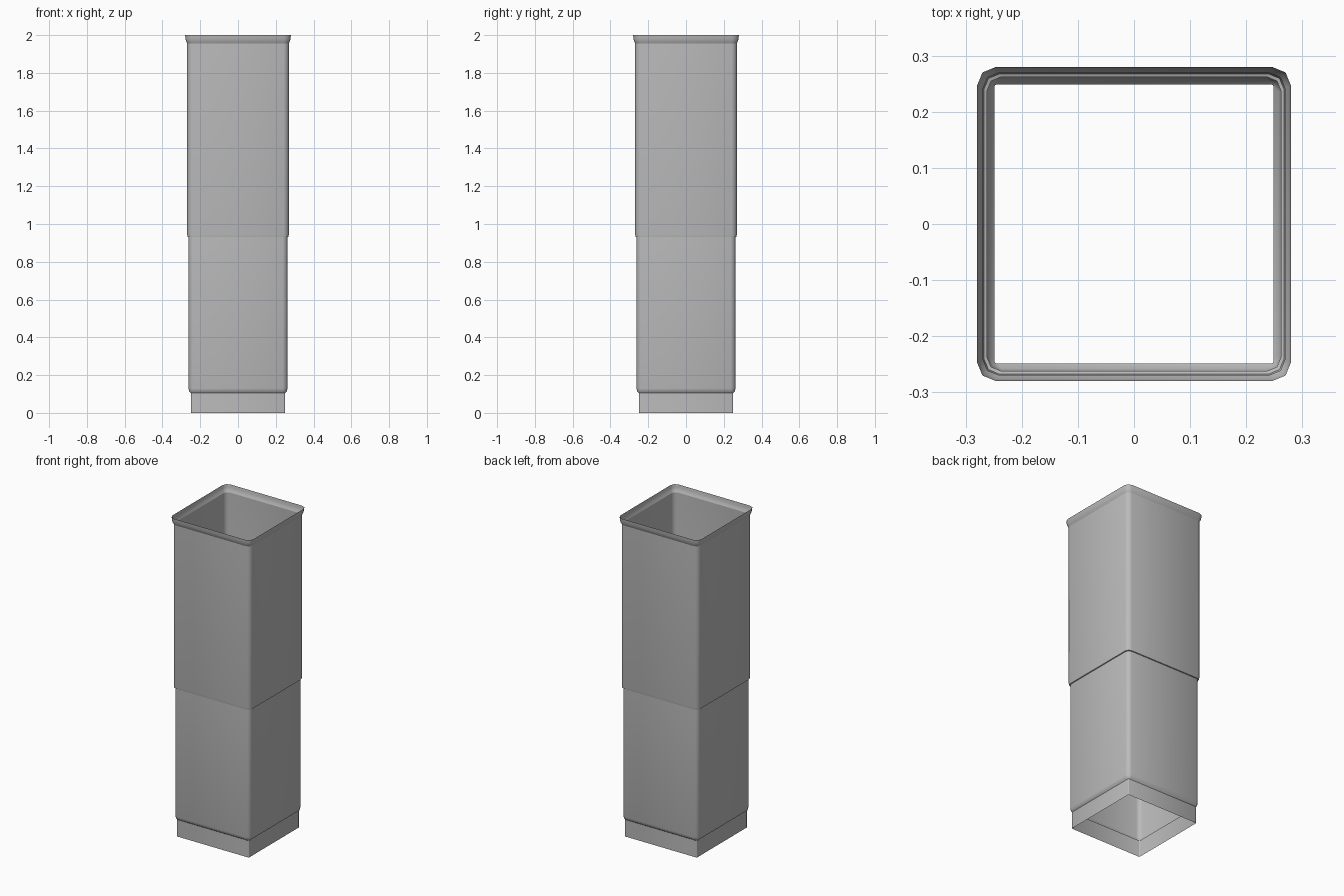
import bpy
import bmesh
import math

cube = bpy.data.objects.get("Cube")
if cube:
    bpy.data.objects.remove(cube, do_unlink=True)

# Plain grey metal
metal = bpy.data.materials.new("grey metal")
metal.use_nodes = True
colour = (0.5, 0.5, 0.5, 1)
metal.diffuse_color = colour
metal.node_tree.nodes["Principled BSDF"].inputs["Base Color"].default_value = colour


def ring(bm, half, corner, z):
    """Square ring with corners cut in two facets."""
    inner = half - corner
    verts = []
    for quarter in range(4):
        turn = math.pi / 2 * quarter
        for step in range(3):
            a = math.pi / 4 * step
            x = inner + corner * math.cos(a)
            y = inner + corner * math.sin(a)
            verts.append(bm.verts.new((x * math.cos(turn) - y * math.sin(turn),
                                       x * math.sin(turn) + y * math.cos(turn), z)))
    return verts


def duct(name, profile):
    """Open sheet-metal tube through (half width, corner, height) rings."""
    bm = bmesh.new()
    rings = [ring(bm, *p) for p in profile]
    for low, high in zip(rings, rings[1:]):
        n = len(low)
        for i in range(n):
            j = (i + 1) % n
            bm.faces.new((low[i], low[j], high[j], high[i]))
    mesh = bpy.data.meshes.new(name)
    bm.to_mesh(mesh)
    bm.free()
    mesh.materials.append(metal)
    obj = bpy.data.objects.new(name, mesh)
    bpy.context.collection.objects.link(obj)
    bpy.ops.object.select_all(action='DESELECT')
    obj.select_set(True)
    bpy.context.view_layer.objects.active = obj
    bpy.ops.object.shade_smooth_by_angle(angle=math.radians(50))
    return obj


# Narrow spigot that plugs into the next section
duct("base_collar", [(0.249, 0.005, 0), (0.249, 0.005, 0.105)])

# Lower section, swelling out above the collar
duct("lower_sleeve", [(0.249, 0.005, 0.105), (0.258, 0.022, 0.112),
                      (0.262, 0.025, 0.13), (0.262, 0.025, 0.93)])

# Upper section, a step wider than the lower one
duct("upper_sleeve", [(0.262, 0.025, 0.93), (0.267, 0.026, 0.932),
                      (0.269, 0.027, 0.945), (0.269, 0.027, 1.955)])

# Flared socket rim
duct("top_rim", [(0.269, 0.027, 1.955), (0.275, 0.03, 1.968),
                 (0.278, 0.032, 1.98), (0.28, 0.034, 2)])
